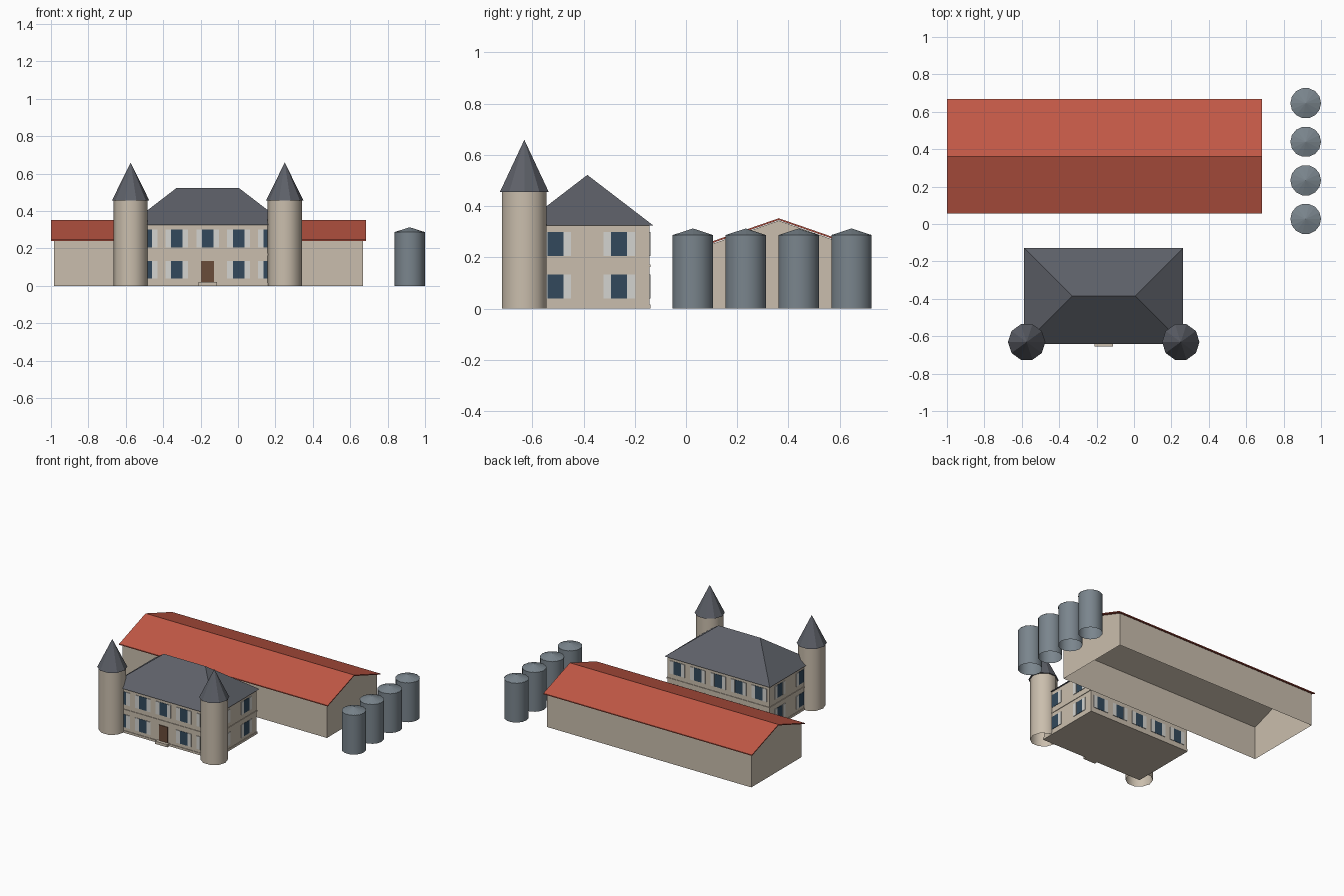
import bpy, bmesh, math

if "Cube" in bpy.data.objects:
    bpy.data.objects.remove(bpy.data.objects["Cube"])


def material(name, r, g, b):
    m = bpy.data.materials.new(name)
    lin = [((c / 255 + 0.055) / 1.055) ** 2.4 for c in (r, g, b)]
    m.diffuse_color = (*lin, 1)
    m.use_nodes = True
    m.node_tree.nodes["Principled BSDF"].inputs["Base Color"].default_value = m.diffuse_color
    return m


STONE = material("warm stone", 202, 190, 173)
SLATE = material("dark slate", 93, 96, 104)
RED = material("red roof", 194, 88, 70)
STEEL = material("grey steel", 122, 133, 141)
GLASS = material("dark blue glass", 50, 73, 92)
SHUTTER = material("pale shutter", 212, 212, 208)
WOOD = material("brown wood", 106, 76, 58)


def build(name, verts, faces, mat, smooth=False):
    me = bpy.data.meshes.new(name)
    me.from_pydata(verts, [], faces)
    me.materials.append(mat)
    for p in me.polygons:
        p.use_smooth = smooth
    ob = bpy.data.objects.new(name, me)
    bpy.context.collection.objects.link(ob)
    return ob


def fix_normals(ob):
    bm = bmesh.new()
    bm.from_mesh(ob.data)
    bmesh.ops.recalc_face_normals(bm, faces=bm.faces)
    bm.to_mesh(ob.data)
    bm.free()


def box(name, x0, x1, y0, y1, z0, z1, mat):
    v = [(x, y, z) for z in (z0, z1) for x, y in ((x0, y0), (x1, y0), (x1, y1), (x0, y1))]
    f = [(3, 2, 1, 0), (4, 5, 6, 7)] + [(i, (i + 1) % 4, (i + 1) % 4 + 4, i + 4) for i in range(4)]
    return build(name, v, f, mat)


def ring(x, y, z, r, n):
    return [(x + r * math.cos(2 * math.pi * i / n), y + r * math.sin(2 * math.pi * i / n), z)
            for i in range(n)]


def tube(name, x, y, r, z0, z1, n, mat):
    f = [(i, (i + 1) % n, (i + 1) % n + n, i + n) for i in range(n)]
    return build(name, ring(x, y, z0, r, n) + ring(x, y, z1, r, n), f, mat, True)


def cone(name, x, y, r, z0, z1, n, mat):
    f = [(i, (i + 1) % n, n) for i in range(n)] + [tuple(reversed(range(n)))]
    return build(name, ring(x, y, z0, r, n) + [(x, y, z1)], f, mat)


# House dimensions: centre, half width, half depth, wall height
CX, CY, HW, HD, WALL = -0.162, -0.385, 0.412, 0.243, 0.325
box("house_walls", CX - HW, CX + HW, CY - HD, CY + HD, 0, WALL, STONE)
for name, z0, z1, o in (("plinth", 0, 0.016, 0.004), ("belt_course", 0.163, 0.172, 0.004)):
    box(name, CX - HW - o, CX + HW + o, CY - HD - o, CY + HD + o, z0, z1, STONE)

# Hipped slate roof
rw, rd, ridge = HW + 0.013, HD + 0.014, 0.168
hip = [(CX - rw, CY - rd, WALL), (CX + rw, CY - rd, WALL), (CX + rw, CY + rd, WALL),
       (CX - rw, CY + rd, WALL), (CX - ridge, CY, 0.522), (CX + ridge, CY, 0.522)]
build("house_roof", hip, [(3, 2, 1, 0), (0, 1, 5, 4), (1, 2, 5), (2, 3, 4, 5), (3, 0, 4)], SLATE)


# Thin plates on a wall: u runs along the wall, side picks front/back/left/right
def plate(name, side, u, w, z0, z1, t, mat):
    if side in ("front", "back"):
        s = -1 if side == "front" else 1
        ys = sorted((CY + s * (HD - 0.001), CY + s * (HD + t)))
        box(name, CX + u - w / 2, CX + u + w / 2, *ys, z0, z1, mat)
    else:
        s = -1 if side == "left" else 1
        xs = sorted((CX + s * (HW - 0.001), CX + s * (HW + t)))
        box(name, *xs, CY + u - w / 2, CY + u + w / 2, z0, z1, mat)


def window(side, u, z0):
    plate(side + "_window", side, u, 0.062, z0, z0 + 0.094, 0.002, GLASS)
    for s in (-1, 1):
        plate(side + "_shutter", side, u + s * 0.046, 0.03, z0, z0 + 0.094, 0.004, SHUTTER)


for row, z0 in enumerate((0.04, 0.206)):
    for side in ("front", "back"):
        for k in range(-2, 3):
            if not (side == "front" and row == 0 and k == 0):
                window(side, k * 0.165, z0)
    for side in ("left", "right"):
        for u in (-0.124, 0.124):
            window(side, u, z0)

# Front door and step
plate("front_door", "front", 0, 0.07, 0.018, 0.134, 0.005, WOOD)
box("door_step", CX - 0.049, CX + 0.049, CY - HD - 0.027, CY - HD, 0, 0.02, STONE)

# Round corner towers with pointed roofs
for s, label in ((-1, "left"), (1, "right")):
    tx, ty = CX + s * HW, CY - HD - 0.003
    tube(label + "_tower", tx, ty, 0.091, 0, 0.457, 10, STONE)
    cone(label + "_tower_roof", tx, ty, 0.1, 0.456, 0.659, 10, SLATE)

# Long barn: gabled shell, open underneath
BY, X0, X1, BH = 0.362, -0.984, 0.668, 0.29
prof = [(BY - BH, 0), (BY + BH, 0), (BY + BH, 0.242), (BY, 0.344), (BY - BH, 0.242)]
shell = [(x, y, z) for x in (X0, X1) for y, z in prof]
barn = build("barn_walls", shell, [(4, 3, 2, 1, 0), (5, 6, 7, 8, 9)] +
             [(i, i + 1, i + 6, i + 5) for i in (1, 2, 3)] + [(4, 0, 5, 9)], STONE)
fix_normals(barn)

# Barn roof: thin folded sheet
RH, T = 0.305, 0.007
sheet = [(BY - RH, 0.247), (BY, 0.353), (BY + RH, 0.247),
         (BY + RH, 0.247 - T), (BY, 0.353 - T), (BY - RH, 0.247 - T)]
rv = [(x, y, z) for x in (-1.0, 0.685) for y, z in sheet]
rf = [(i, (i + 1) % 6, (i + 1) % 6 + 6, i + 6) for i in range(6)]
for o in (0, 6):
    rf += [(o, o + 1, o + 4, o + 5), (o + 1, o + 2, o + 3, o + 4)]
fix_normals(build("barn_roof", rv, rf, RED))

# Row of steel silos
for i in range(4):
    y = 0.027 + i * 0.2063
    tube("silo", 0.918, y, 0.081, 0, 0.288, 14, STEEL)
    cone("silo_cap", 0.918, y, 0.082, 0.287, 0.313, 14, STEEL)
